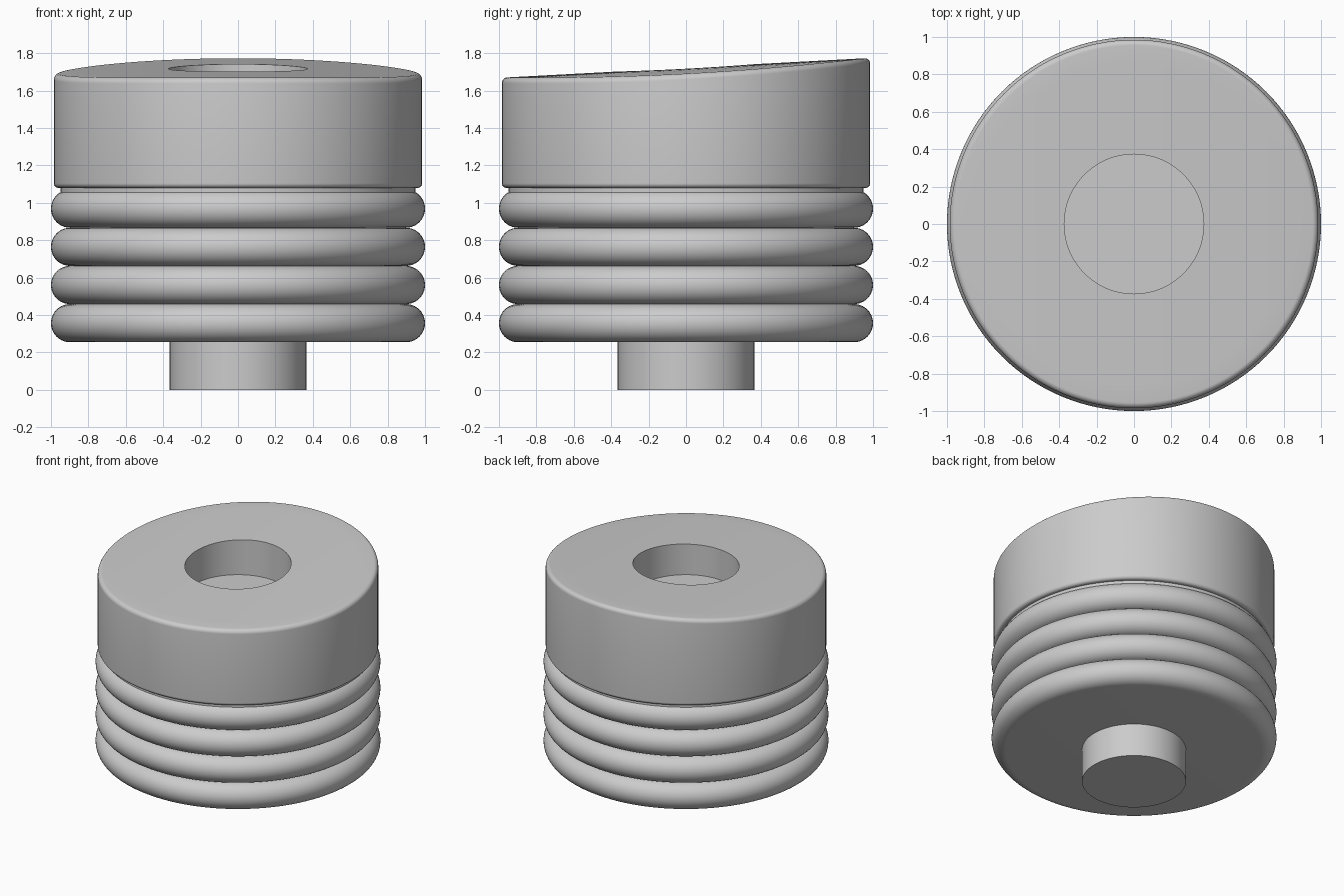
import bpy, bmesh
from math import sin, cos, pi, radians

cube = bpy.data.objects.get("Cube")
if cube:
    bpy.data.objects.remove(cube, do_unlink=True)

SEGMENTS = 128

grey = bpy.data.materials.new("light grey")
grey.use_nodes = True
colour = (0.6, 0.6, 0.6, 1)
grey.diffuse_color = colour
grey.node_tree.nodes["Principled BSDF"].inputs["Base Color"].default_value = colour


def arc(r, z, radius, start, end, steps=8):
    """Points of a rounded corner in the profile plane."""
    angles = [radians(start + (end - start) * i / steps) for i in range(steps + 1)]
    return [(r + radius * cos(a), z + radius * sin(a)) for a in angles]


def lathe(name, profile, lift=None):
    """Spin a profile (bottom centre to top centre) around z; lift reshapes heights."""
    bm = bmesh.new()
    rings = []
    for r, z in profile:
        count = 1 if r == 0 else SEGMENTS
        ring = []
        for i in range(count):
            a = 2 * pi * i / SEGMENTS
            x, y = r * cos(a), r * sin(a)
            ring.append(bm.verts.new((x, y, z + (lift(x, y, z) if lift else 0))))
        rings.append(ring)
    for low, high in zip(rings, rings[1:]):
        for i in range(SEGMENTS):
            j = (i + 1) % SEGMENTS
            corners = [low[i % len(low)], low[j % len(low)],
                       high[j % len(high)], high[i % len(high)]]
            bm.faces.new(list(dict.fromkeys(corners)))
    bmesh.ops.recalc_face_normals(bm, faces=bm.faces)
    mesh = bpy.data.meshes.new(name)
    bm.to_mesh(mesh)
    bm.free()
    mesh.materials.append(grey)
    obj = bpy.data.objects.new(name, mesh)
    bpy.context.collection.objects.link(obj)
    bpy.ops.object.select_all(action='DESELECT')
    obj.select_set(True)
    bpy.context.view_layer.objects.active = obj
    bpy.ops.object.shade_smooth_by_angle(angle=radians(35))
    return obj


# Peg underneath
lathe("bottom_peg", [(0, 0), (0.365, 0), (0.365, 0.3), (0, 0.3)])

# Stack of rounded rings
RING_HEIGHT = 0.204
for n in range(4):
    middle = 0.255 + RING_HEIGHT * (n + 0.5)
    half = RING_HEIGHT / 2
    rim = arc(1 - half, middle, half, -90, 90, 20)
    lathe(f"ring_{n + 1}", [(0, middle - half)] + rim + [(0, middle + half)])

# Neck in the narrow gap below the cap
lathe("neck", [(0, 1.03), (0.95, 1.03), (0.95, 1.1), (0, 1.1)])

# Cap with a sloping, gently bowed top and a round socket
TOP = 1.722
FLOOR = 1.467


def slope(x, y, z):
    return 0.0535 * y - 0.034 * x * x if z > 1.6 else 0


top_rings = [(0.955 - 0.582 * i / 6, TOP) for i in range(1, 7)]
lathe("cap",
      [(0, 1.08)] + arc(0.96, 1.105, 0.025, -90, 0)
      + arc(0.955, TOP - 0.03, 0.03, 0, 90)
      + top_rings + [(0.373, FLOOR), (0, FLOOR)],
      slope)
